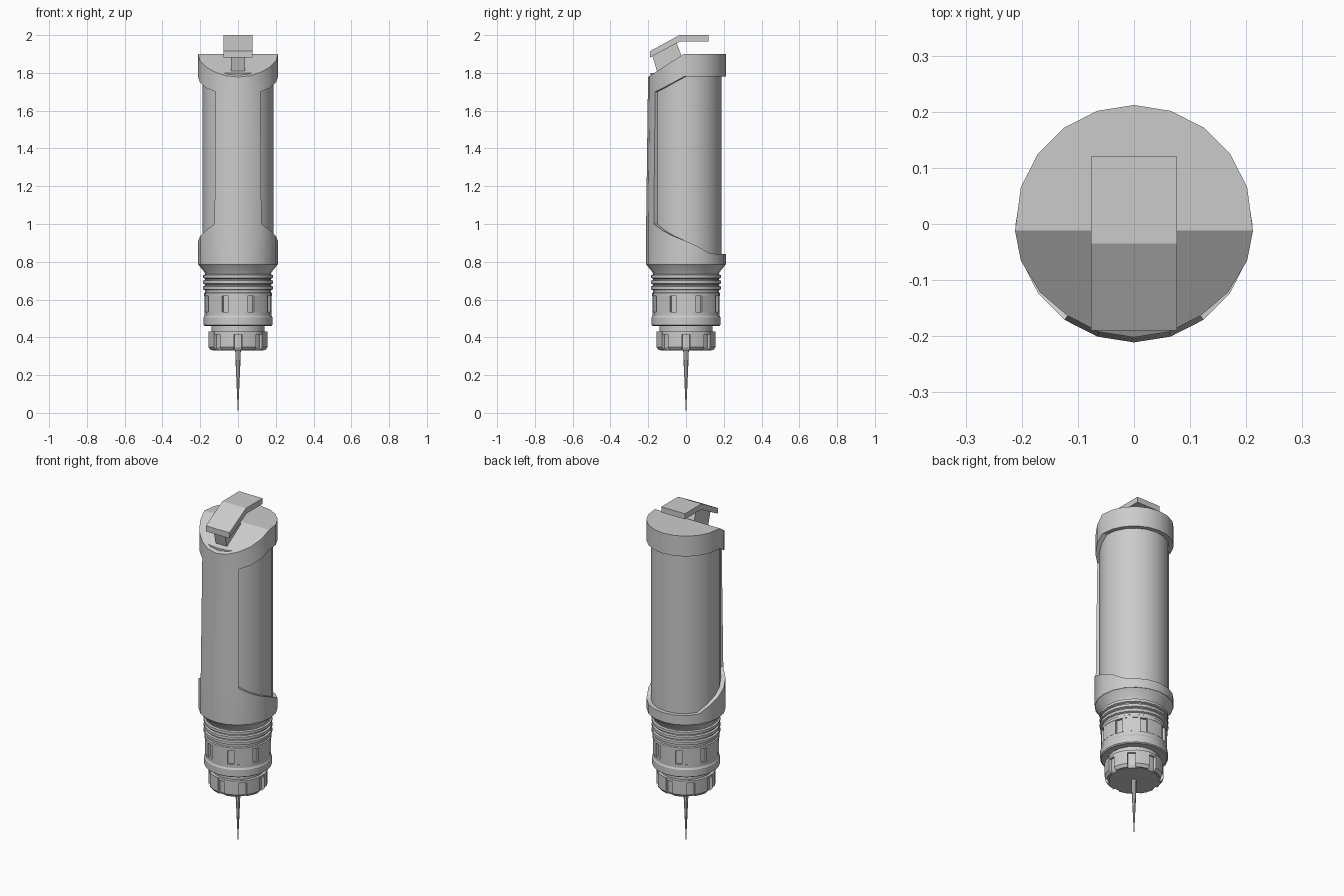
import bpy, bmesh
from math import sin, cos, radians

if "Cube" in bpy.data.objects:
    bpy.data.objects.remove(bpy.data.objects["Cube"])

N = 20


def finish(bm, name, smooth=True):
    bmesh.ops.recalc_face_normals(bm, faces=bm.faces[:])
    mesh = bpy.data.meshes.new(name)
    bm.to_mesh(mesh)
    bm.free()
    ob = bpy.data.objects.new(name, mesh)
    bpy.context.collection.objects.link(ob)
    bpy.ops.object.select_all(action='DESELECT')
    ob.select_set(True)
    bpy.context.view_layer.objects.active = ob
    if smooth:
        bpy.ops.object.shade_smooth_by_angle(angle=radians(25))
    return ob


def polar(r, deg, z):
    # angle is measured from the front (-y) towards +x
    return (r * sin(radians(deg)), -r * cos(radians(deg)), z)


def lathe(name, profile, n=N):
    bm = bmesh.new()
    rings = [[bm.verts.new(polar(r, 360 * k / n, z)) for k in range(n)] for r, z in profile]
    for a, b in zip(rings, rings[1:]):
        for k in range(n):
            j = (k + 1) % n
            bm.faces.new((a[k], a[j], b[j], b[k]))
    bm.faces.new(rings[0])
    bm.faces.new(rings[-1])
    return finish(bm, name)


def add_plates(name, count, start, half, r0, profile):
    # raised curved plates; profile = outer (r, z) points, closed at r0
    bm = bmesh.new()
    outline = [(r0, profile[0][1])] + profile + [(r0, profile[-1][1])]
    for i in range(count):
        c = start + 360 * i / count
        cuts = [[bm.verts.new(polar(r, c + d, z)) for r, z in outline] for d in (-half, 0, half)]
        for a, b in zip(cuts, cuts[1:]):
            for k in range(len(a)):
                j = (k + 1) % len(a)
                bm.faces.new((a[k], a[j], b[j], b[k]))
        bm.faces.new(cuts[0])
        bm.faces.new(cuts[-1])
    return finish(bm, name)


def extrude_x(name, outline, half):
    bm = bmesh.new()
    l = [bm.verts.new((-half, y, z)) for y, z in outline]
    r = [bm.verts.new((half, y, z)) for y, z in outline]
    bm.faces.new(l)
    bm.faces.new(r)
    for k in range(len(l)):
        j = (k + 1) % len(l)
        bm.faces.new((l[k], l[j], r[j], r[k]))
    return finish(bm, name, False)


# inner barrel
lathe("barrel", [(0.187, 0.79), (0.187, 1.80)])

# outer shell: collar, front panel and slanted cap in one wrap-around piece
collar_top = [1.0, 1.0, 1.0, 0.965, 0.935, 0.91, 0.88, 0.845, 0.84, 0.84, 0.84]
cap_low = [1.70, 1.70, 1.70, 1.72, 1.75, 1.78, 1.78, 1.78, 1.78, 1.78, 1.78]
bm = bmesh.new()
cols = []
for k in range(N):
    i = min(k, N - k)
    a = 18 * k
    up = 0.202 if i <= 2 else (0.207 if i == 3 else 0.212)
    x, y, _ = polar(up, a, 0)
    if i == 5:
        y = -0.012
    top = 1.9 + min(0, (y + 0.012) * 0.122 / 0.19)
    pts = [polar(0.211, a, 0.785), polar(0.211, a, collar_top[i]), (x, y, cap_low[i]), (x, y, top),
           polar(0.183, a, collar_top[i]), polar(0.183, a, cap_low[i])]
    cols.append([bm.verts.new(p) for p in pts])
for k in range(N):
    a, b = cols[k], cols[(k + 1) % N]
    bm.faces.new((a[0], b[0], b[1], a[1]))
    bm.faces.new((a[2], b[2], b[3], a[3]))
    if k < 2 or k >= N - 2:
        bm.faces.new((a[1], b[1], b[2], a[2]))
    else:
        bm.faces.new((a[1], b[1], b[4], a[4]))
        bm.faces.new((a[2], b[2], b[5], a[5]))
for k in (2, N - 2):
    c = cols[k]
    bm.faces.new((c[1], c[2], c[5], c[4]))
bm.faces.new([cols[k][3] for k in range(5, 16)])
bm.faces.new([cols[k % N][3] for k in range(15, 26)])
bm.faces.new([c[0] for c in cols])
finish(bm, "outer_shell")

# threaded neck with grooves, core and grip ring
neck = [(0.211, 0.787), (0.178, 0.745)]
for z in (0.72, 0.69, 0.66):
    neck += [(0.174, z + 0.014), (0.184, z + 0.010), (0.184, z - 0.006), (0.174, z - 0.010)]
neck += [(0.174, 0.638), (0.180, 0.634), (0.180, 0.618), (0.165, 0.618), (0.165, 0.535),
         (0.177, 0.535), (0.177, 0.515), (0.182, 0.505), (0.182, 0.465), (0.175, 0.46),
         (0.140, 0.46), (0.140, 0.42)]
lathe("threaded_neck", neck)
add_plates("neck_plates", 8, 0, 16.5, 0.155, [(0.178, 0.535), (0.178, 0.619)])

# lower nut with slotted rim
lathe("lower_nut", [(0.155, 0.43), (0.155, 0.415), (0.143, 0.415), (0.143, 0.345), (0.135, 0.33)])
add_plates("nut_plates", 8, 22.5, 14.5, 0.13,
           [(0.146, 0.332), (0.158, 0.348), (0.158, 0.43)])

# needle
lathe("needle", [(0.015, 0.335), (0.012, 0.25), (0.0008, 0.0)], 8)

# lever and its stem
extrude_x("lever", [(0.12, 2.0), (-0.035, 2.0), (-0.19, 1.915), (-0.19, 1.882),
                    (-0.03, 1.967), (0.12, 1.967)], 0.077)
extrude_x("lever_stem", [(-0.178, 1.892), (-0.05, 1.96), (-0.015, 1.865), (-0.15, 1.795)], 0.036)
